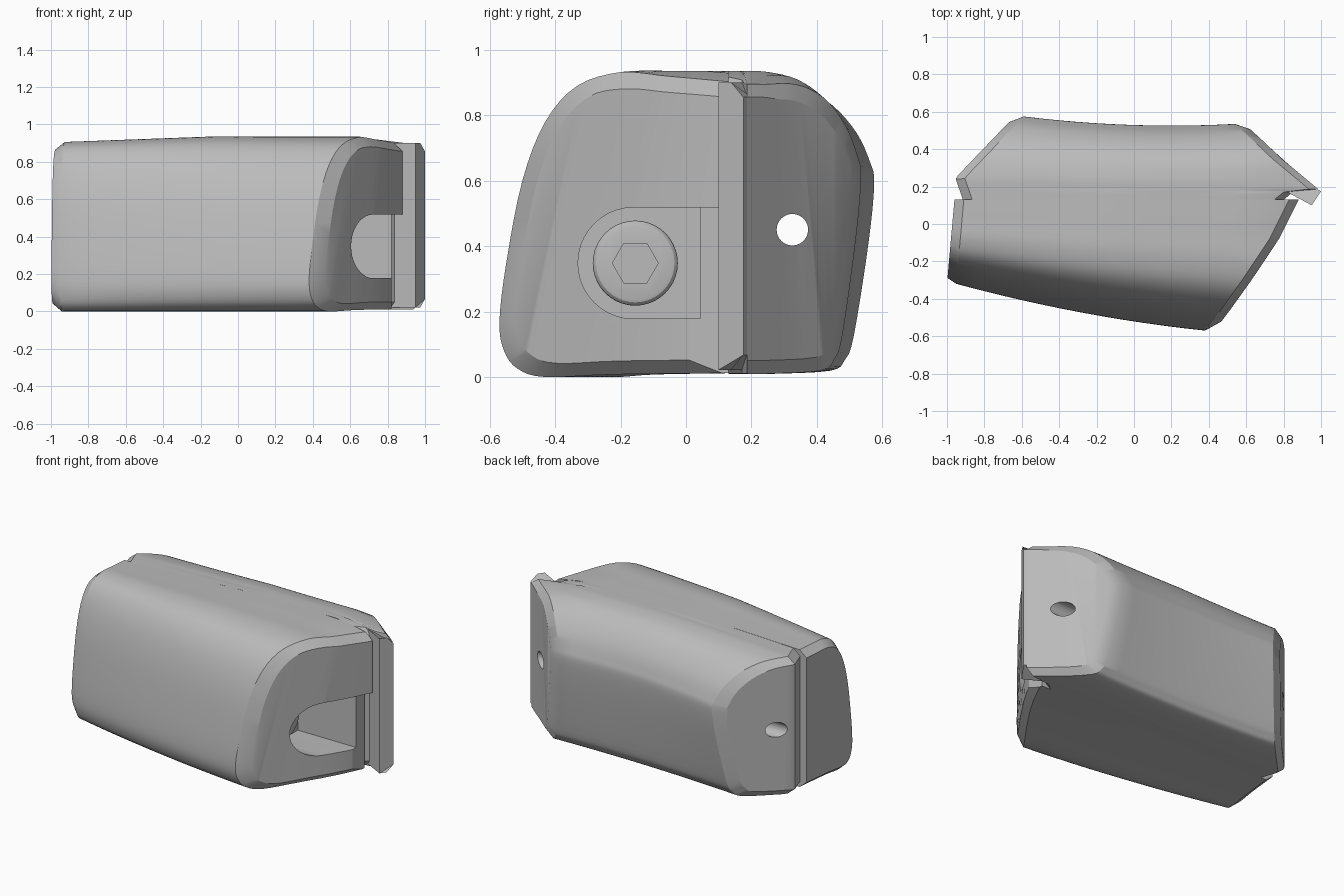
import bpy, bmesh, math
from mathutils import Vector, Matrix

if "Cube" in bpy.data.objects:
    bpy.data.objects.remove(bpy.data.objects["Cube"])

grey = bpy.data.materials.new("plain grey")
grey.use_nodes = True
grey.diffuse_color = (0.5, 0.5, 0.5, 1)
grey.node_tree.nodes["Principled BSDF"].inputs["Base Color"].default_value = (0.5, 0.5, 0.5, 1)

SPLIT = 0.13


def finish(name, bm):
    bmesh.ops.recalc_face_normals(bm, faces=bm.faces)
    mesh = bpy.data.meshes.new(name)
    bm.to_mesh(mesh)
    bm.free()
    mesh.materials.append(grey)
    obj = bpy.data.objects.new(name, mesh)
    bpy.context.collection.objects.link(obj)
    return obj


def activate(obj):
    bpy.ops.object.select_all(action='DESELECT')
    obj.select_set(True)
    bpy.context.view_layer.objects.active = obj


def smooth(obj, angle=25):
    activate(obj)
    bpy.ops.object.shade_smooth_by_angle(angle=math.radians(angle))


def cut(obj, cutter):
    mod = obj.modifiers.new("cut", 'BOOLEAN')
    mod.operation, mod.solver, mod.object = 'DIFFERENCE', 'EXACT', cutter
    activate(obj)
    bpy.ops.object.modifier_apply(modifier=mod.name)
    bpy.data.objects.remove(cutter)


def table(points, u):
    """Straight-line interpolation through (u, value) pairs."""
    for (a, va), (b, vb) in zip(points, points[1:]):
        if u <= b:
            return va + (vb - va) * (u - a) / (b - a)
    return points[-1][1]


def curve(points, steps=4):
    """Smooth open curve through the profile points."""
    pts = [Vector(p) for p in points]
    pts = [pts[0]] + pts + [pts[-1]]
    out = []
    for a, b, c, d in zip(pts, pts[1:], pts[2:], pts[3:]):
        for s in range(steps):
            t = s / steps
            out.append(0.5 * (2 * b + (c - a) * t + (2 * a - 5 * b + 4 * c - d) * t * t
                              + (3 * b - a - 3 * c + d) * t ** 3))
    return out + [pts[-1]]


def shell(name, profile, side, depth, left_end, right_end):
    """Loft a half profile lengthwise between two shaped, bevelled ends."""
    bm = bmesh.new()
    prof = curve(profile)
    n = len(prof)
    stations = [(0, True)] + [(i / 12, False) for i in range(13)] + [(1, True)]
    rings = []
    for t, inset in stations:
        ring = []
        for u, z in prof:
            z *= 0.968 + 0.032 * min(1, t * 2)
            if inset:
                u -= 0.07 * max(0, (u - 0.2) / 0.8)
                z = 0.465 + (z - 0.465) * 0.91
            gap = 0 if inset else 0.05
            a, b = table(left_end, u) + gap, table(right_end, u) - gap
            x = a + (b - a) * t
            # The top dips towards the right end
            z -= 0.04 * max(0, z - 0.465) / 0.47 * min(1, max(0, (x - 0.65) / 0.22))
            ring.append(bm.verts.new((x, SPLIT + side * u * depth(t), z)))
        rings.append(ring)
    for r, s in zip(rings, rings[1:]):
        for i in range(n):
            j = (i + 1) % n
            bm.faces.new((r[i], r[j], s[j], s[i]))
    # End faces as strips joining top and bottom points
    for ring in (rings[0], rings[-1]):
        for i in range(n // 2):
            quad = [ring[i], ring[i + 1], ring[n - 2 - i], ring[n - 1 - i]]
            quad = list(dict.fromkeys(quad))
            if len(quad) > 2:
                bm.faces.new(quad)
    return finish(name, bm)


def prism(name, low, high):
    """Solid between two matching outlines."""
    bm = bmesh.new()
    a, b = [[bm.verts.new(p) for p in pts] for pts in (low, high)]
    bm.faces.new(a)
    bm.faces.new(b)
    for i in range(len(a)):
        j = (i + 1) % len(a)
        bm.faces.new((a[i], a[j], b[j], b[i]))
    return finish(name, bm)


def along_x(name, outline, x0, x1):
    """Extrude a (y, z) outline along x."""
    return prism(name, [(x0, y, z) for y, z in outline], [(x1, y, z) for y, z in outline])


def rod(name, x0, x1, y, z, radius, sides=40, bevel=0):
    """Cylinder lying along x."""
    bm = bmesh.new()
    place = Matrix.Translation(((x0 + x1) / 2, y, z)) @ Matrix.Rotation(math.pi / 2, 4, 'Y')
    bmesh.ops.create_cone(bm, cap_ends=True, segments=sides, radius1=radius,
                          radius2=radius, depth=x1 - x0, matrix=place)
    if bevel:
        rim = [e for e in bm.edges if all(v.co.x > x1 - 0.001 for v in e.verts)]
        bmesh.ops.bevel(bm, geom=rim, offset=bevel, segments=3, affect='EDGES', profile=0.5)
    return finish(name, bm)


# Front half of the housing
front_profile = [(0, .935), (.25, .935), (.47, .932), (.66, .89), (.8, .78), (.9, .6),
                 (.97, .35), (1, .17), (.98, .08), (.92, .025), (.8, 0), (.5, .008), (0, .012)]
front = shell("front_housing", front_profile, -1,
              lambda t: 0.45 + 0.36 * t - 0.11 * t * t,
              [(0, -.96), (1, -1)],
              [(0, .88), (.3, .775), (.6, .635), (.84, .515), (1, .43)])

# Round-ended slot in the right end
slot = [(-0.16 + 0.17 * math.cos(a), 0.348 + 0.17 * math.sin(a))
        for a in [math.pi * (0.5 + i / 20) for i in range(21)]]
slot += [(0.045, 0.178), (0.045, 0.518)]
FLOOR = 0.4
cut(front, along_x("slot_cutter", slot, FLOOR, 1.2))

# Flat step beside and below the slot
step = [(0, -0.1), (0.2, -0.1), (0.2, 0.518), (0, 0.518)]
cut(front, along_x("step_cutter", step, 0.82, 1.2))
smooth(front)

# Socket screw in the slot
screw = rod("socket_screw", FLOOR - 0.02, FLOOR + 0.07, -0.155, 0.348, 0.13, bevel=0.02)
cut(screw, rod("hex_cutter", FLOOR + 0.01, FLOOR + 0.2, -0.155, 0.348, 0.07, sides=6))
smooth(screw)

# Back half of the housing, with slanted ends
back_profile = [(0, .935), (.1, .935), (.14, .935), (.3, .932), (.52, .91), (.72, .855),
                (.88, .77), (.97, .68), (1, .61), (.96, .42), (.86, .13), (.8, .055),
                (.7, .02), (.3, .01), (.14, .01), (.1, .01), (0, .01)]
back = shell("back_housing", back_profile, 1,
             lambda t: 0.445 - 0.14 * t + 0.1 * t * t,
             [(0, -.915), (.26, -.955), (1, -.64)],
             [(0, .8), (.1, .85), (.14, .985), (.54, .79), (.81, .675), (1, .59)])

# Through hole along the back half
cut(back, rod("hole_cutter", -1.3, 1.3, 0.325, 0.45, 0.048))
smooth(back)

# Projecting lip at the right end: plan point and trim of its top and bottom
lip = [(.82, .17, 0), (.95, .10, 0), (.975, .138, 0), (1.0, .175, .045), (.96, .2, .045)]
prism("end_lip", [(x, y, .022 + c) for x, y, c in lip], [(x, y, .9 - c) for x, y, c in lip])
